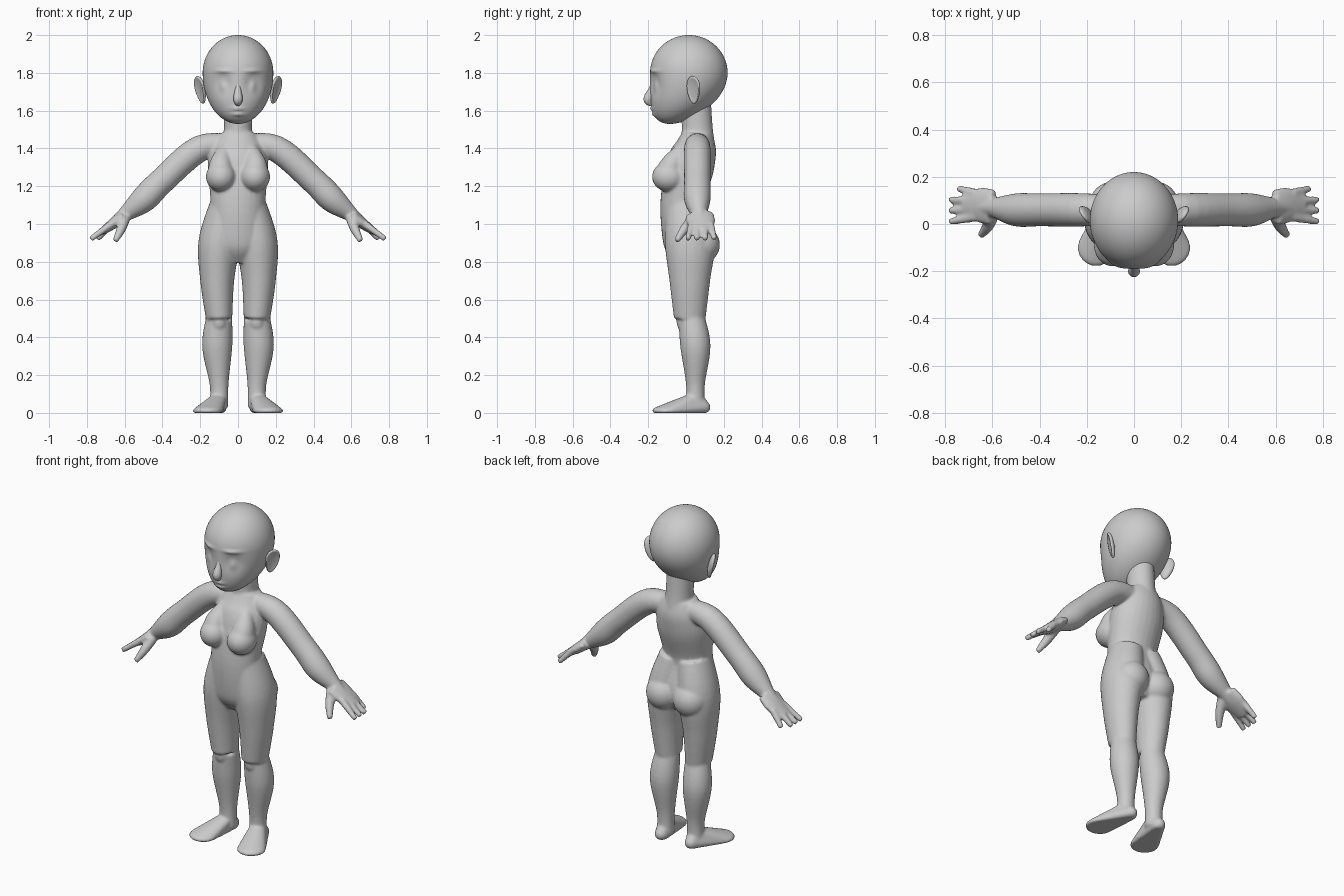
import bpy
import bmesh
from math import cos, sin, pi, exp
from mathutils import Vector, Matrix, Euler

if "Cube" in bpy.data.objects:
    bpy.data.objects.remove(bpy.data.objects["Cube"])

grey = (0.6, 0.6, 0.6, 1)
clay = bpy.data.materials.new("Plain grey")
clay.use_nodes = True
clay.diffuse_color = grey
clay.node_tree.nodes["Principled BSDF"].inputs["Base Color"].default_value = grey

FRONT_TO_BACK = Vector((0, 1, 0))


def spline(keys, steps=6):
    """Fill in rings between the key rings with a smooth curve."""
    keys = [Vector(key) for key in keys]
    rings = []
    for i, (start, end) in enumerate(zip(keys, keys[1:])):
        before = keys[max(i - 1, 0)]
        after = keys[min(i + 2, len(keys) - 1)]
        leave, arrive = (end - before) / 2, (after - start) / 2
        for step in range(steps):
            t = step / steps
            ease = t * t * (3 - 2 * t)
            rings.append(start.lerp(end, ease) + leave * t * (1 - t) ** 2 - arrive * t * t * (1 - t))
    return rings + [keys[-1]]


def tube(bm, keys, side=1, flat=1, sides=28):
    """Limb through x, y, z, radius keys; flat scales its depth from front to back."""
    rings = spline(keys)
    loops = []
    for i, ring in enumerate(rings):
        centre, radius = ring.xyz, ring.w
        path = (rings[min(i + 1, len(rings) - 1)] - rings[max(i - 1, 0)]).xyz.normalized()
        depth = (FRONT_TO_BACK - path * path.dot(FRONT_TO_BACK)).normalized()
        across = depth.cross(path)
        loop = []
        for k in range(sides):
            angle = 2 * pi * k / sides
            point = centre + radius * (across * cos(angle) + depth * flat * sin(angle))
            point.x *= side
            loop.append(bm.verts.new(point))
        loops.append(loop)
    for lower, upper in zip(loops, loops[1:]):
        for k in range(sides):
            bm.faces.new((lower[k - 1], lower[k], upper[k], upper[k - 1]))
    bm.faces.new(loops[0])
    bm.faces.new(loops[-1])


def ball(bm, centre, size, side=1, detail=16):
    place = Vector((centre[0] * side, centre[1], centre[2]))
    matrix = Matrix.LocRotScale(place, None, Vector(size))
    made = bmesh.ops.create_uvsphere(bm, u_segments=detail * 2, v_segments=detail, radius=1, matrix=matrix)
    return made["verts"]


def finish(bm, name):
    bmesh.ops.recalc_face_normals(bm, faces=bm.faces)
    for face in bm.faces:
        face.smooth = True
    mesh = bpy.data.meshes.new(name)
    bm.to_mesh(mesh)
    bm.free()
    mesh.materials.append(clay)
    obj = bpy.data.objects.new(name, mesh)
    bpy.context.collection.objects.link(obj)
    return obj


# Torso and neck
body = bmesh.new()
tube(body, [(0, .02, .8, .1), (0, .01, .9, .16), (0, -.02, 1.1, .145), (0, .02, 1.3, .16),
            (0, .05, 1.4, .14), (0, .06, 1.48, .1)], flat=.8)
tube(body, [(0, .06, 1.4, .09), (0, .06, 1.5, .075), (0, .05, 1.65, .075)], flat=1.1)

for side in (1, -1):
    # Chest, seat and knee
    tube(body, [(.06, 0, 1.42, .03), (.09, -.07, 1.32, .06), (.09, -.1, 1.25, .07)], side)
    ball(body, (.09, -.09, 1.25), (.08, .09, .08), side)
    ball(body, (.09, .08, .89), (.1, .1, .1), side)
    ball(body, (.1, -.01, .48), (.04, .04, .05), side)

    # Thigh and shin
    tube(body, [(.06, 0, 1.1, .09), (.1, .02, .9, .11), (.11, .02, .7, .09), (.1, .02, .5, .07)], side, flat=1.2)
    tube(body, [(.1, .03, .5, .07), (.11, .05, .35, .08), (.1, .05, .15, .05), (.1, .05, .03, .05)], side)

    # Foot: a skin stretched over heel, ankle and toes
    foot = ball(body, (.1, .08, .03), (.04, .05, .04), side)
    foot += ball(body, (.1, .05, .08), (.04, .04, .03), side)
    foot += ball(body, (.16, -.1, .01), (.08, .08, .03), side)
    hull = bmesh.ops.convex_hull(body, input=foot)
    inside = [v for v in hull["geom_interior"] if isinstance(v, bmesh.types.BMVert)]
    bmesh.ops.delete(body, geom=inside, context="VERTS")

    # Arm and palm
    tube(body, [(0, .06, 1.42, .05), (.2, .06, 1.4, .07), (.4, .06, 1.23, .07), (.5, .06, 1.13, .07),
                (.6, .07, 1.05, .04), (.65, .07, 1.01, .03)], side)
    tube(body, [(.6, .07, 1.05, .03), (.65, .08, 1.01, .03), (.72, .08, .96, .02)], side, flat=2.5)

    # Fingers fan out from the palm
    for finger in range(4):
        spread = finger / 3 - .5
        tip = .78 - .12 * max(0, spread - .2)
        tube(body, [(.67, .08 + spread * .1, 1, .02), (tip, .08 + spread * .14, .92, .015)], side)
    tube(body, [(.6, .04, 1.03, .03), (.62, -.01, .97, .025), (.65, -.05, .91, .015)], side)

# Flat soles
for vert in body.verts:
    vert.co.z = max(vert.co.z, 0)
figure = finish(body, "Body")
fuse = figure.modifiers.new("Fuse", "REMESH")
fuse.mode = "VOXEL"
fuse.voxel_size = .007
fuse.use_smooth_shade = True
soften = figure.modifiers.new("Soften", "SMOOTH")
soften.iterations = 10


def bump(point, x, z, wide, tall):
    """Soft round swelling, the same on both halves of the face."""
    return exp(-((abs(point.x) - x) / wide) ** 2 - ((point.z - z) / tall) ** 2)


# Head: round skull whose lower half is longer and slides forward to the chin
head = bmesh.new()
for vert in ball(head, (0, 0, 0), (1, 1, 1), detail=80):
    x, y, z = vert.co
    drop = max(0, -z)
    vert.co = (x * .187, y * .205 + .015 - .1 * drop ** 2, 1.8 + z * (.27 if z < 0 else .2))
    if y < 0:
        # Eye sockets, eyes, brows and lips
        point = vert.co.copy()
        push = .015 * bump(point, .08, 1.73, .02, .03) - .02 * bump(point, .08, 1.74, .04, .05)
        push += .012 * bump(point, .08, 1.81, .04, .01)
        push += .01 * bump(point, 0, 1.61, .03, .01) + .01 * bump(point, 0, 1.58, .03, .01)
        vert.co.y -= push * min(1, -2 * y)
finish(head, "Head")

# Nose
nose = bmesh.new()
tube(nose, [(0, -.17, 1.78, .01), (0, -.18, 1.72, .015), (0, -.2, 1.66, .025), (0, -.18, 1.63, .01)])
finish(nose, "Nose")

# Ears: tilted ovals, narrow at the lobe, with a hollow on the outer face
for side, name in ((1, "Left ear"), (-1, "Right ear")):
    ear = bmesh.new()
    for vert in ball(ear, (0, 0, 0), (1, 1, 1)):
        x, y, z = vert.co
        hollow = max(0, x - .4)
        vert.co = (x * .02 - hollow * .03, y * .04 * (1 + z / 4), z * .075)
    pose = Matrix.LocRotScale(Vector((.2, .04, 1.71)), Euler((-.1, .2, -.6)), None)
    ear.transform(Matrix.Diagonal((side, 1, 1, 1)) @ pose)
    finish(ear, name)
